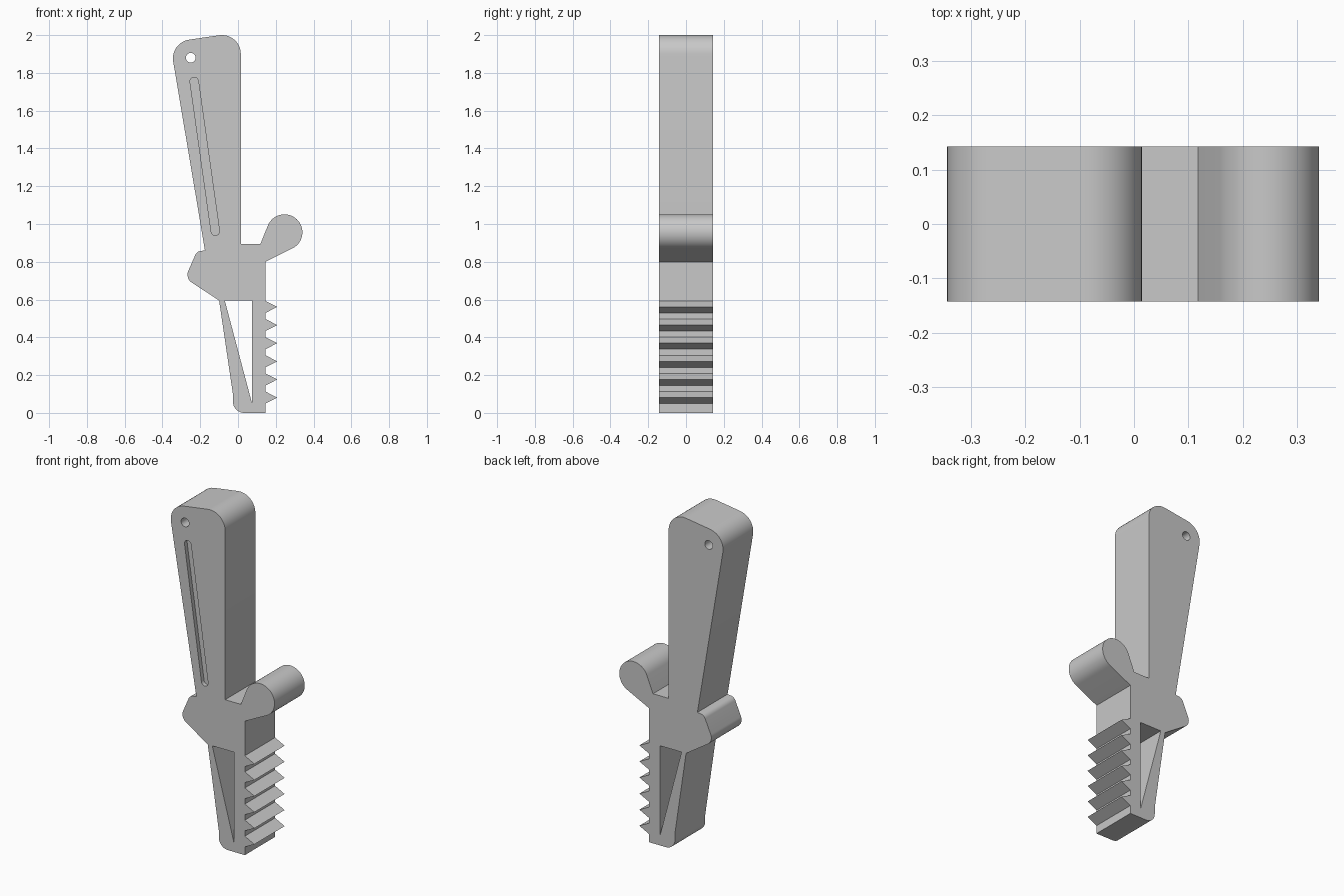
import bpy, bmesh, math
from mathutils import Vector

cube = bpy.data.objects.get("Cube")
if cube:
    bpy.data.objects.remove(cube, do_unlink=True)

HALF = 0.1425          # half thickness of the lever
GROOVE_DEPTH = 0.025

grey = bpy.data.materials.new("plain grey")
grey.use_nodes = True
colour = (0.58, 0.58, 0.58, 1)
grey.diffuse_color = colour
grey.node_tree.nodes["Principled BSDF"].inputs["Base Color"].default_value = colour


def arc(cx, cz, r, start, end, steps):
    """Points along an arc, angles in degrees."""
    angles = [math.radians(start + (end - start) * i / steps) for i in range(steps + 1)]
    return [(cx + r * math.cos(a), cz + r * math.sin(a)) for a in angles]


def fillet(before, corner, after, r, steps=10):
    """Round one profile corner with a tangent arc."""
    p = Vector(corner)
    u, v = (Vector(before) - p).normalized(), (Vector(after) - p).normalized()
    half = u.angle(v) / 2
    centre = p + (u + v).normalized() * (r / math.sin(half))
    a = p + u * (r / math.tan(half)) - centre
    b = p + v * (r / math.tan(half)) - centre
    start = math.atan2(a.y, a.x)
    sweep = (math.atan2(b.y, b.x) - start + math.pi) % math.tau - math.pi
    return arc(*centre, r, math.degrees(start), math.degrees(start + sweep), steps)


def prism(name, points, y0, y1):
    """Extrude an x-z outline from y0 to y1."""
    bm = bmesh.new()
    face = bm.faces.new([bm.verts.new((x, y0, z)) for x, z in points])
    out = bmesh.ops.extrude_face_region(bm, geom=[face])
    moved = [g for g in out["geom"] if isinstance(g, bmesh.types.BMVert)]
    bmesh.ops.translate(bm, vec=(0, y1 - y0, 0), verts=moved)
    bmesh.ops.recalc_face_normals(bm, faces=bm.faces)
    mesh = bpy.data.meshes.new(name)
    bm.to_mesh(mesh)
    bm.free()
    mesh.materials.append(grey)
    obj = bpy.data.objects.new(name, mesh)
    bpy.context.collection.objects.link(obj)
    return obj


# Lower right edge with six pointed teeth
outline = [(0.145, 0)]
for i in range(6):
    tip = 0.081 + 0.096 * i
    outline += [(0.145, tip - 0.032), (0.208, tip), (0.145, tip + 0.032)]

# Rounded thumb tab
outline += [(0.145, 0.8)]
outline += arc(0.246, 0.956, 0.095, -64, 157, 32)
outline += [(0.118, 0.893), (0.015, 0.893)]

# Handle, side bump and slanted lower leg; third value is the corner radius
corners = [(0.015, 2.016, 0.1), (-0.36, 1.961, 0.1), (-0.175, 0.86, 0),
           (-0.218, 0.855, 0.035), (-0.28, 0.713, 0.05), (-0.1, 0.595, 0),
           (-0.027, 0.1, 0), (-0.027, 0, 0.06)]
for i, (x, z, r) in enumerate(corners):
    before = corners[i - 1][:2] if i else outline[-1]
    after = corners[i + 1][:2] if i + 1 < len(corners) else outline[0]
    outline += fillet(before, (x, z), after, r) if r else [(x, z)]

lever = prism("lever_body", outline, -HALF, HALF)

# Cutters: hanging hole, triangular window, shallow front groove
hole = arc(-0.25, 1.88, 0.026, 0, 345, 23)
window = [(-0.07, 0.595), (0.073, 0.595), (0.073, 0.055)]
top, low = Vector((-0.232, 1.755)), Vector((-0.12, 0.961))
lean = math.degrees(math.atan2(*(top - low).yx)) - 90
groove = arc(*top, 0.022, lean, lean + 180, 12) + arc(*low, 0.022, lean + 180, lean + 360, 12)
cutters = [prism("hole_cutter", hole, -0.3, 0.3),
           prism("window_cutter", window, -0.3, 0.3),
           prism("groove_cutter", groove, -0.3, GROOVE_DEPTH - HALF)]
for cutter in cutters:
    cutter.hide_render = True
    mod = lever.modifiers.new(cutter.name, "BOOLEAN")
    mod.operation = "DIFFERENCE"
    mod.solver = "EXACT"
    mod.object = cutter

# Apply the cuts and smooth the rounded edges
bpy.ops.object.select_all(action="DESELECT")
bpy.context.view_layer.objects.active = lever
lever.select_set(True)
for mod in list(lever.modifiers):
    bpy.ops.object.modifier_apply(modifier=mod.name)
for cutter in cutters:
    bpy.data.objects.remove(cutter, do_unlink=True)
bpy.ops.object.shade_smooth_by_angle(angle=math.radians(30))
